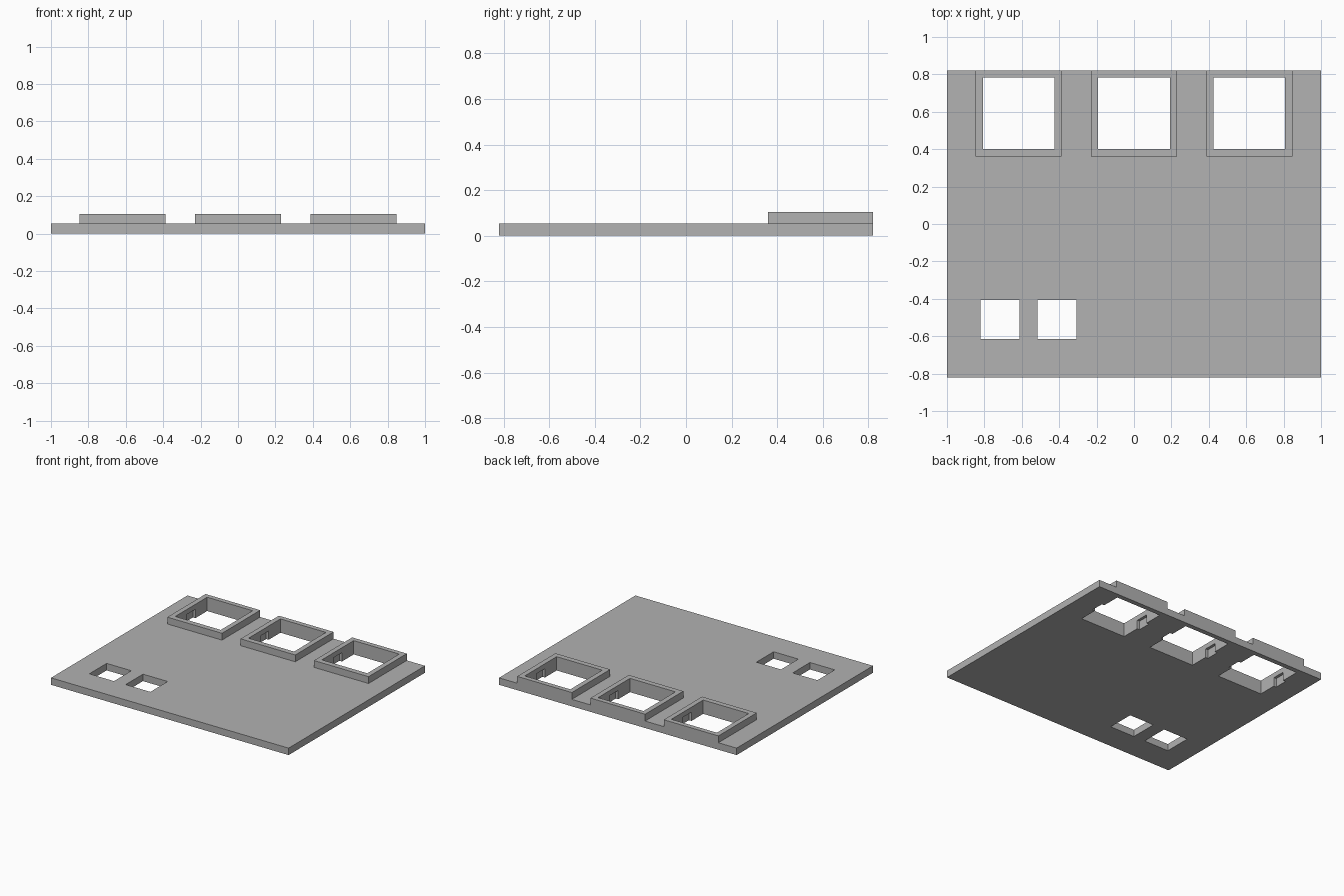
import bpy
import bmesh
from mathutils import Matrix, Vector

default = bpy.data.objects.get("Cube")
if default:
    bpy.data.objects.remove(default, do_unlink=True)

PLATE_TOP, COLLAR_TOP = 0.053, 0.105
SOCKET_Y = 0.592
SOCKET_X = (-0.617, 0.0, 0.617)
SMALL_X = (-0.717, -0.411)

grey = bpy.data.materials.new("plain grey")
grey.use_nodes = True
colour = (0.445, 0.445, 0.445, 1.0)
grey.diffuse_color = colour
grey.node_tree.nodes["Principled BSDF"].inputs["Base Color"].default_value = colour


def box(name, x, y, size_x, size_y, bottom, top):
    """Make a box centred at x, y between two heights."""
    bm = bmesh.new()
    scale = Matrix.Diagonal((size_x, size_y, top - bottom, 1))
    place = Matrix.Translation(Vector((x, y, (bottom + top) / 2)))
    bmesh.ops.create_cube(bm, size=1, matrix=place @ scale)
    mesh = bpy.data.meshes.new(name)
    bm.to_mesh(mesh)
    bm.free()
    mesh.materials.append(grey)
    obj = bpy.data.objects.new(name, mesh)
    bpy.context.collection.objects.link(obj)
    return obj


def combine(body, other, operation):
    """Apply a boolean and remove the helper."""
    mod = body.modifiers.new(operation, "BOOLEAN")
    mod.operation, mod.solver, mod.object = operation, "EXACT", other
    bpy.context.view_layer.objects.active = body
    bpy.ops.object.modifier_apply(modifier=mod.name)
    bpy.data.objects.remove(other, do_unlink=True)


# Base plate
plate = box("mounting_plate", 0, 0, 2.0, 1.64, 0, PLATE_TOP)

# Raised collars, flush with the back edge
for x in SOCKET_X:
    collar = box("collar", x, 0.59, 0.46, 0.46, 0.02, COLLAR_TOP)
    combine(plate, collar, "UNION")

# Square sockets with a clip recess under the lip on both side walls
for x in SOCKET_X:
    combine(plate, box("socket_cutter", x, SOCKET_Y, 0.383, 0.383, -0.1, 0.2), "DIFFERENCE")
    combine(plate, box("clip_cutter", x, SOCKET_Y, 0.425, 0.1, -0.1, 0.067), "DIFFERENCE")

# Small square openings near the front
for x in SMALL_X:
    combine(plate, box("opening_cutter", x, -0.511, 0.208, 0.208, -0.1, 0.2), "DIFFERENCE")
